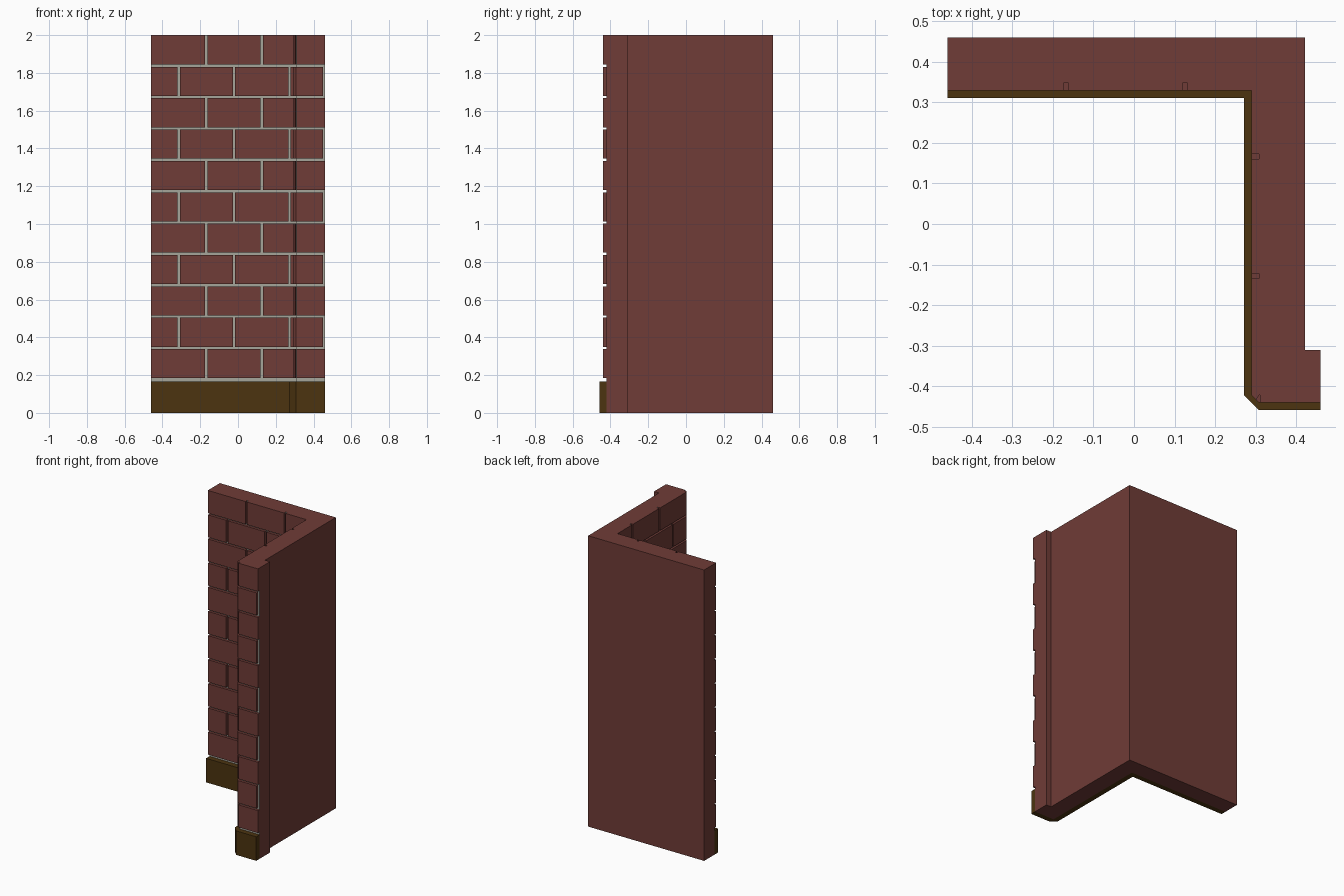
import bpy, bmesh

if "Cube" in bpy.data.objects:
    bpy.data.objects.remove(bpy.data.objects["Cube"])


def material(name, col):
    m = bpy.data.materials.new(name)
    m.diffuse_color = (*col, 1)
    m.use_nodes = True
    m.node_tree.nodes["Principled BSDF"].inputs["Base Color"].default_value = m.diffuse_color
    return m


BRICK = material("brick red", (0.160, 0.045, 0.038))
MORTAR = material("mortar grey", (0.38, 0.38, 0.33))
BASE = material("skirting brown", (0.072, 0.034, 0.005))


def prisms(name, outlines, z0, z1, *mats):
    """Extrude plan outlines from z0 to z1 into one object."""
    bm = bmesh.new()
    for pts in outlines:
        f = bm.faces.new([bm.verts.new((x, y, z0)) for x, y in pts])
        ext = bmesh.ops.extrude_face_region(bm, geom=[f])
        for v in ext["geom"]:
            if isinstance(v, bmesh.types.BMVert):
                v.co.z = z1
    bmesh.ops.recalc_face_normals(bm, faces=bm.faces)
    me = bpy.data.meshes.new(name)
    bm.to_mesh(me)
    bm.free()
    for m in mats:
        me.materials.append(m)
    ob = bpy.data.objects.new(name, me)
    bpy.context.collection.objects.link(ob)
    return ob


# Core plane positions: back wall, side wall, front return
YB, XS, YF = 0.347, 0.308, -0.422
T = 0.018      # brick relief
G = 0.006      # half joint width
E = 0.46

# Wall core, with mortar on its decorated faces
core = prisms("wall_core", [[(-E, YB), (XS, YB), (XS, YF), (E, YF), (E, -0.31),
                             (0.422, -0.31), (0.422, E), (-E, E)]], 0, 2, BRICK, MORTAR)
for p in core.data.polygons:
    if (p.normal.y < -0.9 or p.normal.x < -0.9) and p.center.x > -0.4:
        p.material_index = 1

# Skirting strip following the decorated side, chamfered at the corner
S = 0.037
prisms("skirting", [[(-E, YB), (XS, YB), (XS, YF), (E, YF), (E, YF - S), (XS, YF - S),
                     (XS - S, YF), (XS - S, YB - S), (-E, YB - S)]], 0, 0.165, BASE)


def back(a, b):
    return [(a, YB), (b, YB), (b, YB - T), (a, YB - T)]


def side(a, b):
    return [(XS, a), (XS, b), (XS - T, b), (XS - T, a)]


def inner_corner(x, y):
    return [(x, YB), (XS, YB), (XS, y), (XS - T, y), (XS - T, YB - T), (x, YB - T)]


def course(back_joints, side_joints, corner_bricks):
    """Plan outlines of all bricks in one course."""
    out, x = [], -E
    for j in back_joints:
        out.append(back(x, j - G))
        x = j + G
    out.append(inner_corner(x, side_joints[0] + G))
    for a, b in zip(side_joints, side_joints[1:]):
        out.append(side(a - G, b + G))
    return out + corner_bricks


# Course with a joint at the outer corner
even = course([-0.168, 0.126], [0.166, -0.128], [
    [(XS, -0.134), (XS, YF), (0.301, YF - 0.011), (XS - T, YF), (XS - T, -0.134)],
    [(0.311, YF), (E, YF), (E, YF - T), (0.311, YF - T)]])
# Course with a brick wrapping the outer corner
odd = course([-0.314, -0.021, 0.273], [0.312, 0.019, -0.275], [
    [(XS, -0.281), (XS, YF), (0.449, YF), (0.449, YF - T), (XS, YF - T),
     (XS - T, YF), (XS - T, -0.281)]])

# Eleven alternating courses from the top down
P = 0.166
for k in range(11):
    top = 2.0 if k == 0 else 1.832 - P * (k - 1)
    prisms(f"brick_course_{k + 1}", odd if k % 2 else even, 1.844 - P * k, top, BRICK)
